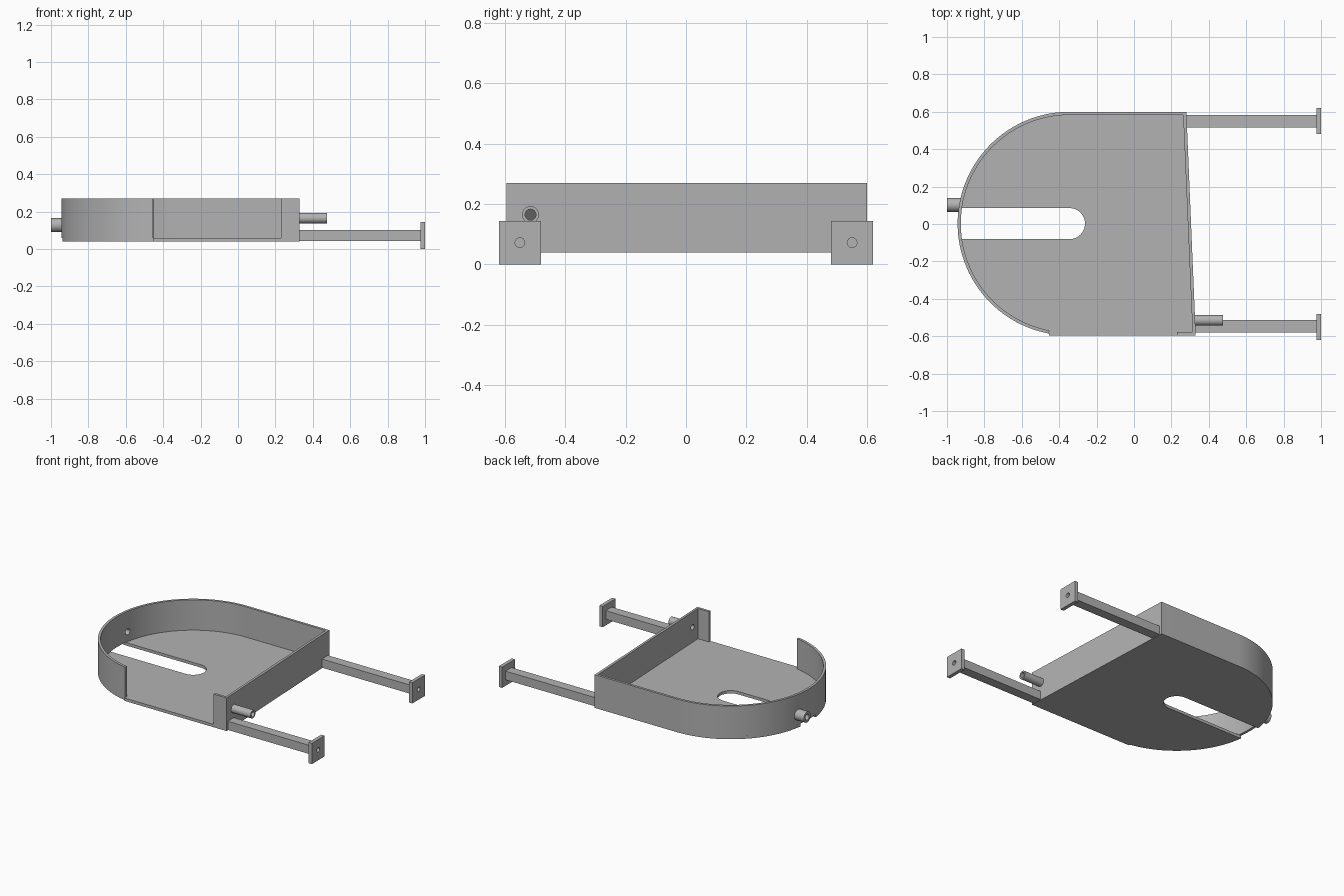
import bpy, bmesh
from math import cos, sin, pi, radians, asin
from mathutils import Matrix, Vector

cube = bpy.data.objects.get("Cube")
if cube:
    bpy.data.objects.remove(cube, do_unlink=True)

grey = bpy.data.materials.new("plain grey")
grey.use_nodes = True
colour = (0.45, 0.45, 0.45, 1)
grey.diffuse_color = colour
grey.node_tree.nodes["Principled BSDF"].inputs["Base Color"].default_value = colour

FLOOR_Z, FLOOR_TOP, WALL_TOP = 0.04, 0.06, 0.27
CX, CY, R, T = -0.345, 0.002, 0.598, 0.017   # rounded end centre, radius, wall thickness
FRONT, BACK = -0.595, 0.6
SLOT = 0.083
OPEN_ANGLE = radians(259.4)                  # where the wall stops at the front opening


def finish(bm, name):
    bmesh.ops.recalc_face_normals(bm, faces=bm.faces)
    mesh = bpy.data.meshes.new(name)
    bm.to_mesh(mesh)
    bm.free()
    mesh.materials.append(grey)
    obj = bpy.data.objects.new(name, mesh)
    bpy.context.collection.objects.link(obj)
    return obj


def prism(name, outline, z0, z1):
    bm = bmesh.new()
    face = bm.faces.new([bm.verts.new((x, y, z0)) for x, y in outline])
    ext = bmesh.ops.extrude_face_region(bm, geom=[face])
    bmesh.ops.translate(bm, vec=(0, 0, z1 - z0),
                        verts=[v for v in ext["geom"] if isinstance(v, bmesh.types.BMVert)])
    return finish(bm, name)


def box(name, lo, hi):
    bm = bmesh.new()
    lo, hi = Vector(lo), Vector(hi)
    bmesh.ops.create_cube(bm, size=1, matrix=Matrix.Translation((lo + hi) / 2)
                          @ Matrix.Diagonal((*(hi - lo), 1)))
    return finish(bm, name)


def rod(name, x0, x1, y, z, r):
    bm = bmesh.new()
    bmesh.ops.create_cone(bm, cap_ends=True, segments=32, radius1=r, radius2=r, depth=x1 - x0,
                          matrix=Matrix.Translation(((x0 + x1) / 2, y, z))
                          @ Matrix.Rotation(pi / 2, 4, "Y"))
    return finish(bm, name)


def drill(obj, x0, x1, y, z, r):
    cutter = rod("cutter", x0, x1, y, z, r)
    mod = obj.modifiers.new("bore", "BOOLEAN")
    mod.operation, mod.solver, mod.object = "DIFFERENCE", "EXACT", cutter
    bpy.context.view_layer.objects.active = obj
    bpy.ops.object.modifier_apply(modifier=mod.name)
    bpy.data.objects.remove(cutter, do_unlink=True)


def arc(x, y, r, a0, a1, n):
    return [(x + r * cos(a0 + (a1 - a0) * i / n), y + r * sin(a0 + (a1 - a0) * i / n))
            for i in range(n + 1)]


# Floor plate, with the round-ended slot open at the curved side
gap = asin(SLOT / R)
outline = [(0.33, FRONT), (0.28, BACK)]
outline += arc(CX, CY, R, pi / 2, pi - gap, 40)
outline += arc(CX, CY, SLOT, pi / 2, -pi / 2, 24)
outline += arc(CX, CY, R, pi + gap, OPEN_ANGLE, 36)
outline += [(-0.455, FRONT)]
floor = prism("floor_plate", outline, FLOOR_Z, FLOOR_TOP)

# Wall running from the front corner return, round the back, to the opening
outer = [(0.23, FRONT), (0.33, FRONT), (0.28, BACK)] + arc(CX, CY, R, pi / 2, OPEN_ANGLE, 72)
inner = [(0.23, FRONT + T), (0.33 - T, FRONT + T), (0.28 - T, BACK - T)]
inner += arc(CX, CY, R - T, pi / 2, OPEN_ANGLE, 72)
wall = prism("side_wall", outer + inner[::-1], FLOOR_TOP, WALL_TOP)

# Hollow pipe stubs, bored through the wall
smooth = [floor, wall]
for name, x0, x1, y, z, r, bore in (
        ("inlet_pipe", -0.926, -1.0, 0.102, 0.128, 0.037, 0.02),
        ("outlet_pipe", 0.32, 0.475, -0.515, 0.165, 0.028, 0.018)):
    a, b = min(x0, x1), max(x0, x1)
    pipe = rod(name, a, b, y, z, r)
    for part in (pipe, wall):
        drill(part, a - 0.05, b + 0.05, y, z, bore)
    smooth.append(pipe)

# Support arms with drilled end plates
for side, y, start in (("back", 0.55, 0.28), ("front", -0.547, 0.326)):
    box(side + "_arm", (start, y - 0.033, 0.042), (0.976, y + 0.033, 0.102))
    py = 0.55 if y > 0 else -0.55
    plate = box(side + "_end_plate", (0.975, py - 0.07, 0), (1.0, py + 0.07, 0.144))
    drill(plate, 0.95, 1.05, py, 0.072, 0.016)
    smooth.append(plate)

bpy.ops.object.select_all(action="DESELECT")
for obj in smooth:
    obj.select_set(True)
bpy.context.view_layer.objects.active = wall
bpy.ops.object.shade_smooth_by_angle(angle=radians(30))
